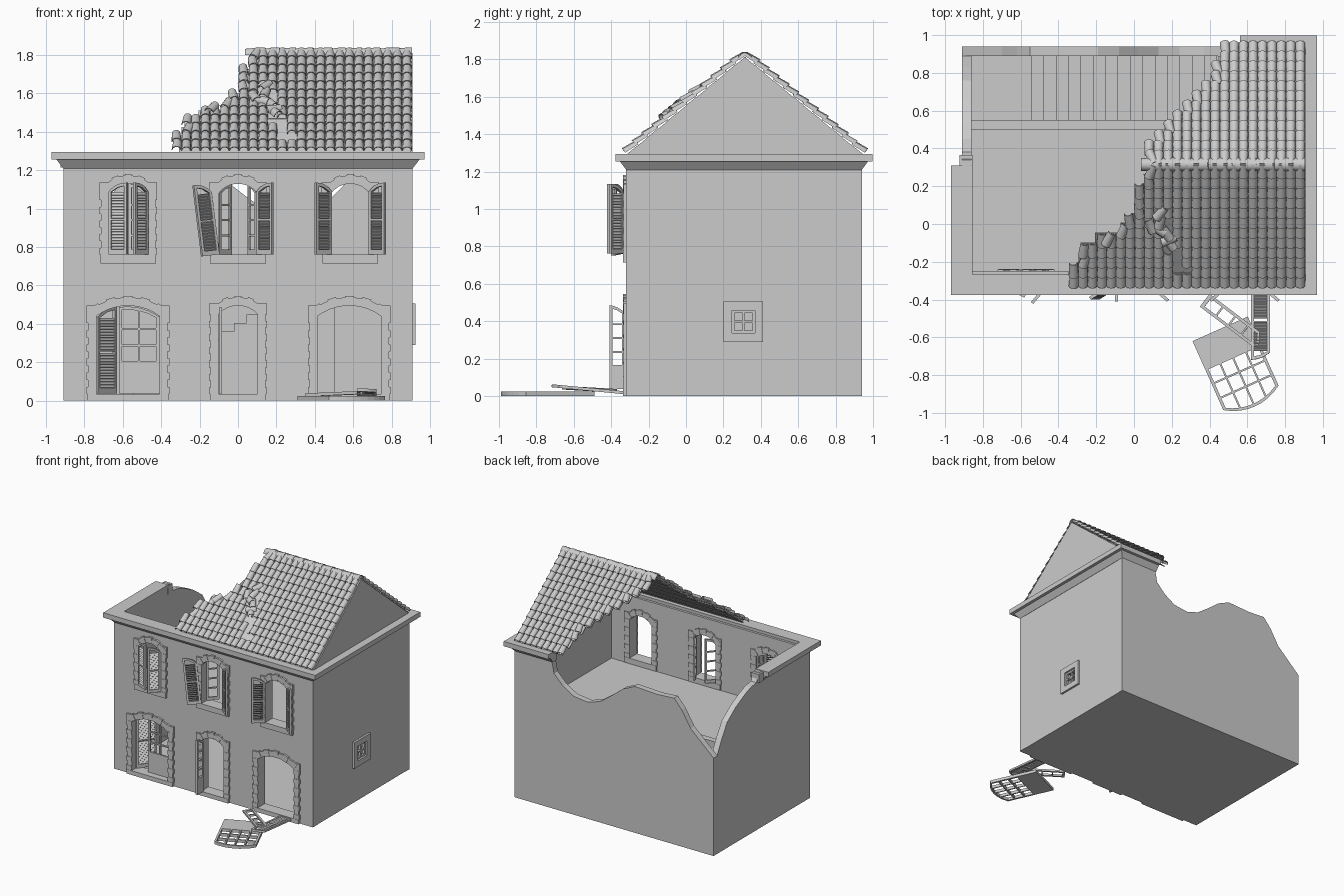
import bpy, bmesh, random
from math import sin, cos, pi, radians, sqrt, hypot, atan2
from mathutils import Matrix, Vector
from mathutils.geometry import tessellate_polygon

if "Cube" in bpy.data.objects:
    bpy.data.objects.remove(bpy.data.objects["Cube"])

random.seed(4)
T = lambda *p: Matrix.Translation(p)
R = lambda deg, ax: Matrix.Rotation(radians(deg), 4, ax)
FRONT = R(90, 'X')                # local (u, v, w) -> x, z, -y
SIDE = R(90, 'Z') @ FRONT         # local (u, v, w) -> y, z, x
MIRX, MIRY = Matrix.Diagonal((-1, 1, 1, 1)), Matrix.Diagonal((1, -1, 1, 1))


def finish(bm, name, smooth=False):
    bmesh.ops.recalc_face_normals(bm, faces=bm.faces)
    me = bpy.data.meshes.new(name)
    bm.to_mesh(me)
    bm.free()
    ob = bpy.data.objects.new(name, me)
    bpy.context.collection.objects.link(ob)
    if smooth:
        bpy.ops.object.select_all(action='DESELECT')
        ob.select_set(True)
        bpy.context.view_layer.objects.active = ob
        bpy.ops.object.shade_smooth_by_angle(angle=radians(40))


def slab(bm, loops, d, M):
    """Extruded flat outline; every loop after the first is a hole."""
    tris = tessellate_polygon([[Vector((u, v, 0)) for u, v in l] for l in loops])
    pts = [p for l in loops for p in l]
    lo, hi = ([bm.verts.new(M @ Vector((u, v, w))) for u, v in pts] for w in (-d / 2, d / 2))
    for t in tris:
        for s in (lo, hi):
            bm.faces.new([s[i] for i in t])
    k = 0
    for l in loops:
        n = len(l)
        for i in range(n):
            a, b = k + i, k + (i + 1) % n
            bm.faces.new((lo[a], lo[b], hi[b], hi[a]))
        k += n


def box(bm, c, size, M=Matrix()):
    bmesh.ops.create_cube(bm, size=1, matrix=M @ T(*c) @ Matrix.Diagonal((*size, 1)))


def rect(u0, v0, u1, v1):
    return [(u0, v0), (u1, v0), (u1, v1), (u0, v1)]


def arch(H, zs, rise):
    r = (H * H + rise * rise) / (2 * rise)
    return r, zs + rise - r


def part(name, loops, d, M):
    bm = bmesh.new()
    slab(bm, loops, d, M)
    finish(bm, name)


# Openings: name, centre x, half width, bottom, spring height, rise
openings = [("left_window", -.572, .1, .76, 1.08, .05), ("middle_window", 0, .1, .76, 1.08, .05),
            ("right_window", .585, .1, .76, 1.08, .05), ("left_door", -.573, .165, .035, .44, .055),
            ("middle_door", 0, .102, .035, .45, .045), ("right_door", .58, .165, .035, .44, .055)]
holes = []
for name, cx, H, z0, zs, rise in openings:
    r, cz = arch(H, zs, rise)
    half = atan2(H, zs - cz)
    N = 9
    ang = [-half + 2 * half * i / N for i in range(N + 1)]
    holes.append([(cx - H, z0), (cx + H, z0)] + [(cx + r * sin(a), cz + r * cos(a)) for a in reversed(ang)])
    # stone surround: stacked jamb blocks, wedge stones and a sill
    bm = bmesh.new()
    n = round((zs - z0) / .036)
    h = (zs - z0) / n
    M = T(0, -.288, 0) @ FRONT
    for i in range(n):
        w, d = ((.05, .096), (.042, .09))[i % 2]
        for s in (-1, 1):
            box(bm, (cx + s * (H + w / 2), z0 + h * (i + .5), 0), (w, h, d), M)
    for i in range(N):
        ro = r + (.052, .044)[i % 2]
        q = [(rr * sin(a), rr * cos(a)) for rr, a in ((r, ang[i]), (r, ang[i + 1]), (ro, ang[i + 1]), (ro, ang[i]))]
        slab(bm, [[(cx + u, cz + v) for u, v in q]], (.096, .09)[i % 2], M)
    for s in (-1, 1):
        slab(bm, [[(cx + s * H, zs), (cx + s * (H + .05), zs), (cx + s * (H + .05), zs + .055),
                   (cx + s * (H + .005), zs + .055)]], .093, M)
    sh = .045 if z0 > .5 else .035
    box(bm, (cx, z0 - sh / 2, 0), (2 * H + .09, sh, .1), M)
    finish(bm, name + "_surround")

# Walls, the back and left ones broken along the top
part("front_wall", [rect(-.91, 0, .91, 1.27)] + holes, .07, T(0, -.285, 0) @ FRONT)
part("right_wall", [[(-.25, 0), (.89, 0), (.89, 1.25), (.94, 1.29), (.315, 1.81), (-.31, 1.29), (-.25, 1.25)],
                    rect(.245, .335, .37, .46)], .05, T(.883, 0, 0) @ SIDE)
part("back_wall", [[(-.91, 0), (.91, 0), (.91, 1.27), (.58, 1.27), (.55, 1.12), (.47, 1.04), (.37, .98), (.24, .965),
                    (.13, 1.0), (.02, 1.08), (-.08, 1.16), (-.19, 1.21), (-.4, 1.2), (-.55, 1.21), (-.62, 1.13),
                    (-.7, 1.0), (-.8, .91), (-.91, .81)]], .05, T(0, .915, 0) @ FRONT)
part("left_wall", [[(-.25, 0), (.89, 0), (.89, .82), (.83, .93), (.76, 1.04), (.65, 1.12), (.53, 1.18), (.45, 1.21),
                    (.38, 1.22), (.34, 1.29), (-.25, 1.29)]], .05, T(-.885, 0, 0) @ SIDE)

# Cornice swept round the remaining wall tops with mitred corners
bm = bmesh.new()
prof = [(-.05, 1.21), (0, 1.21), (.035, 1.255), (.06, 1.255), (.06, 1.295), (-.055, 1.295)]
path = [(.56, .94, 0, 1), (.91, .94, 1, 1), (.91, -.32, 1, -1), (-.91, -.32, -1, -1), (-.91, .31, -1, 0)]
rings = [[bm.verts.new((x + dx * o, y + dy * o * .95, z)) for o, z in prof] for x, y, dx, dy in path]
for a, b in zip(rings, rings[1:]):
    for i in range(6):
        j = (i + 1) % 6
        bm.faces.new((a[i], a[j], b[j], b[i]))
bm.faces.new(rings[0])
bm.faces.new(rings[-1])
box(bm, (-.89, .335, 1.25), (.07, .06, .07))
finish(bm, "cornice")

# Floors and the straight stair along the back wall
part("ground_floor", [rect(-.9, -.31, .9, .93)], .02, T(0, 0, .01))
part("upper_floor", [[(-.87, -.26), (.87, -.26), (.87, .9), (.5, .9), (.5, .52), (-.87, .52)]], .04, T(0, 0, .69))
bm = bmesh.new()
box(bm, (-.18, .525, .695), (1.36, .05, .06))
finish(bm, "floor_edge_beam")
bm = bmesh.new()
for i in range(16):
    h = .7 * (i + 1) / 16
    box(bm, (-.545 + .0655 * (i + .5), .72, h / 2 + .01), (.0655, .34, h))
finish(bm, "staircase")

# Small side window
bm = bmesh.new()
slab(bm, [rect(.2, .29, .413, .505), rect(.247, .337, .368, .458)], .05, T(.9, 0, 0) @ SIDE)
panes = [rect(u, v, u + .042, v + .042) for u in (.26, .313) for v in (.35, .403)]
slab(bm, [rect(.247, .337, .368, .458)] + panes, .02, T(.9, 0, 0) @ SIDE)
finish(bm, "side_window")


def leaf(name, M, w, H, zs, rise, solid, cols, rows, louvre=False, d=.016):
    """Arched leaf hinged at u = 0, glazed with a grid of panes or filled with louvres."""
    r, cz = arch(H, zs, rise)
    top = lambda u: cz + sqrt(max(r * r - (u - H) ** 2, 0))
    f, g = .016, .01
    outline = [(0, 0), (w, 0)] + [(w * (1 - i / 8), top(w * (1 - i / 8))) for i in range(9)]
    pw = (w - 2 * f - g * (cols - 1)) / cols
    ph = (zs + rise * .6 - f - solid - g * (rows - 1)) / rows
    bm, loops = bmesh.new(), [outline]
    for c in range(cols):
        for k in range(rows):
            u0, v0 = f + c * (pw + g), solid + k * (ph + g)
            tops = [(u, top(u) - f if k == rows - 1 else v0 + ph) for u in (u0 + pw, u0 + pw / 2, u0)]
            loops.append([(u0, v0), (u0 + pw, v0)] + tops)
            if louvre:
                n = int((tops[2][1] - v0) / .015)
                for i in range(n):
                    box(bm, (0, 0, 0), (pw, .017, .004), M @ T(u0 + pw / 2, v0 + .008 + i * .015, 0) @ R(-40, 'X'))
    slab(bm, loops, d, M)
    finish(bm, name)


def hung(x, y, z, a, right=False, tilt=0):
    """Hinge frame: a = 0 is shut, negative swings outward; right = hinged on the right."""
    return T(x, y, z) @ R(tilt, 'Y') @ R(-a if right else a, 'Z') @ FRONT @ (MIRX if right else Matrix())


# Window shutters
for name, x, a, right, tilt in [("left_a", -.672, -25, 0, 0), ("left_b", -.472, -50, 1, 0),
                                ("middle_a", -.1, -148, 0, -7), ("middle_b", .1, -140, 1, 0),
                                ("right_a", .485, -140, 0, 0), ("right_b", .685, -140, 1, 0)]:
    leaf("shutter_" + name, hung(x, -.338, .762, a, right, tilt), .105, .1, .325, .048, .025, 1, 2, True)
# Glazed window leaves swung inward
for name, x, a, right in [("left", -.1, 50, 0), ("right", .1, 62, 1)]:
    leaf("casement_" + name, hung(x, -.27, .762, a, right), .098, .1, .318, .048, .025, 1, 4, d=.012)
leaf("casement_left_window", hung(-.472, -.26, .762, 10, 1), .098, .1, .318, .048, .025, 1, 4, d=.012)
# Door leaves still hanging
leaf("left_door_shutter", hung(-.735, -.28, .037, 52), .16, .165, .4, .053, .03, 1, 2, True)
leaf("left_door_leaf", hung(-.41, -.28, .037, 0, 1), .21, .165, .4, .053, .17, 2, 3)
leaf("middle_door_leaf", hung(-.092, -.325, .037, -90), .085, .1, .405, .045, .13, 1, 4)
# Fallen leaves on the ground
leaf("fallen_door", T(.31, -.62, .012) @ R(24, 'Z') @ MIRY, .32, .16, .4, .05, .17, 4, 3, d=.024)
leaf("fallen_casement", T(.4, -.37, .03) @ R(-127, 'Z') @ R(2, 'X'), .085, .1, .33, .045, .02, 1, 4)
leaf("fallen_shutter", T(.72, -.33, .018) @ R(180, 'Z') @ R(5.5, 'X'), .1, .1, .35, .04, .02, 1, 2, True)


# Broken roof of barrel tiles
def tile(bm, M, L, r0, r1, lift=.01, t=.005, n=7):
    ring = []
    for y, r, z in ((0, r0, lift), (L, r1, 0)):
        for rr in (r, r - t):
            ring.append([bm.verts.new(M @ Vector((rr * cos(pi * i / n), y, z + rr * sin(pi * i / n)))) for i in range(n + 1)])
    a, b, c, e = ring
    for p, q in ((a, c), (c, e), (e, b), (b, a)):
        for i in range(n):
            bm.faces.new((p[i], p[i + 1], q[i + 1], q[i]))
    for i in (0, n):
        bm.faces.new((a[i], c[i], e[i], b[i]))


def lerp(table, y):
    for (y0, x0), (y1, x1) in zip(table, table[1:]):
        if y <= y1:
            return x0 + (x1 - x0) * max(0, (y - y0) / (y1 - y0))
    return table[-1][1]


RUN, RISE, ROWS, PITCH = .63, .52, 12, .05
LEN, slope = hypot(RUN, RISE), R(math_deg := atan2(RISE, RUN) * 180 / pi, 'X')
step = LEN / ROWS
sides = [("front", T(0, -.315, 1.297) @ slope, -.315, 1,
          [(-.315, -.33), (-.14, -.31), (-.06, -.2), (-.01, -.04), (.1, .0), (.31, .06)]),
         ("back", T(0, .945, 1.297) @ MIRY @ slope, .945, -1,
          [(.32, .05), (.42, .07), (.52, .16), (.63, .27), (.78, .4), (.88, .43), (.95, .47)])]
for name, M, y0, sgn, edge in sides:
    bm, deck = bmesh.new(), bmesh.new()
    for k in range(ROWS):
        s = k * step
        y = y0 + sgn * (s + step / 2) * cos(radians(math_deg))
        e = lerp(edge, y)
        box(deck, ((e + .02 + .9) / 2, s + step / 2, -.006 - .002 * (k % 2)), (.88 - e, step, .008), M)
        x, first = .905 - PITCH / 2, None
        while x > e + random.uniform(-.01, .015):
            hole = sgn > 0 and -.27 < y < .12 and abs(x - (.12 + (.1 - y) * .4)) < .038
            last = x - PITCH < e
            if not hole:
                yaw = random.uniform(-22, 8) if last else random.uniform(-1, 1)
                tile(bm, M @ T(x, s - .004, .004 if last else 0) @ R(yaw, 'Z'), step * 1.2, .026, .022)
            x -= PITCH
    if sgn > 0:  # loose tiles slid into the gap
        for x, y, yaw in [(.12, .05, -35), (.1, -.02, 20), (.16, -.03, 60), (.13, 0, -15),
                          (.19, -.06, 30), (.21, -.11, 35), (.15, -.08, -70), (-.15, -.09, -25)]:
            tile(bm, M @ T(x, (y - y0) / cos(radians(math_deg)), .016) @ R(yaw, 'Z'), .08, .027, .022)
    finish(bm, name + "_roof_tiles", True)
    finish(deck, name + "_roof_deck")

# Ridge tiles
bm = bmesh.new()
for i in range(10):
    tile(bm, T(.905 - i * .086, .315, 1.8) @ R(90, 'Z'), .095, .037, .033, .004)
finish(bm, "ridge_tiles", True)
